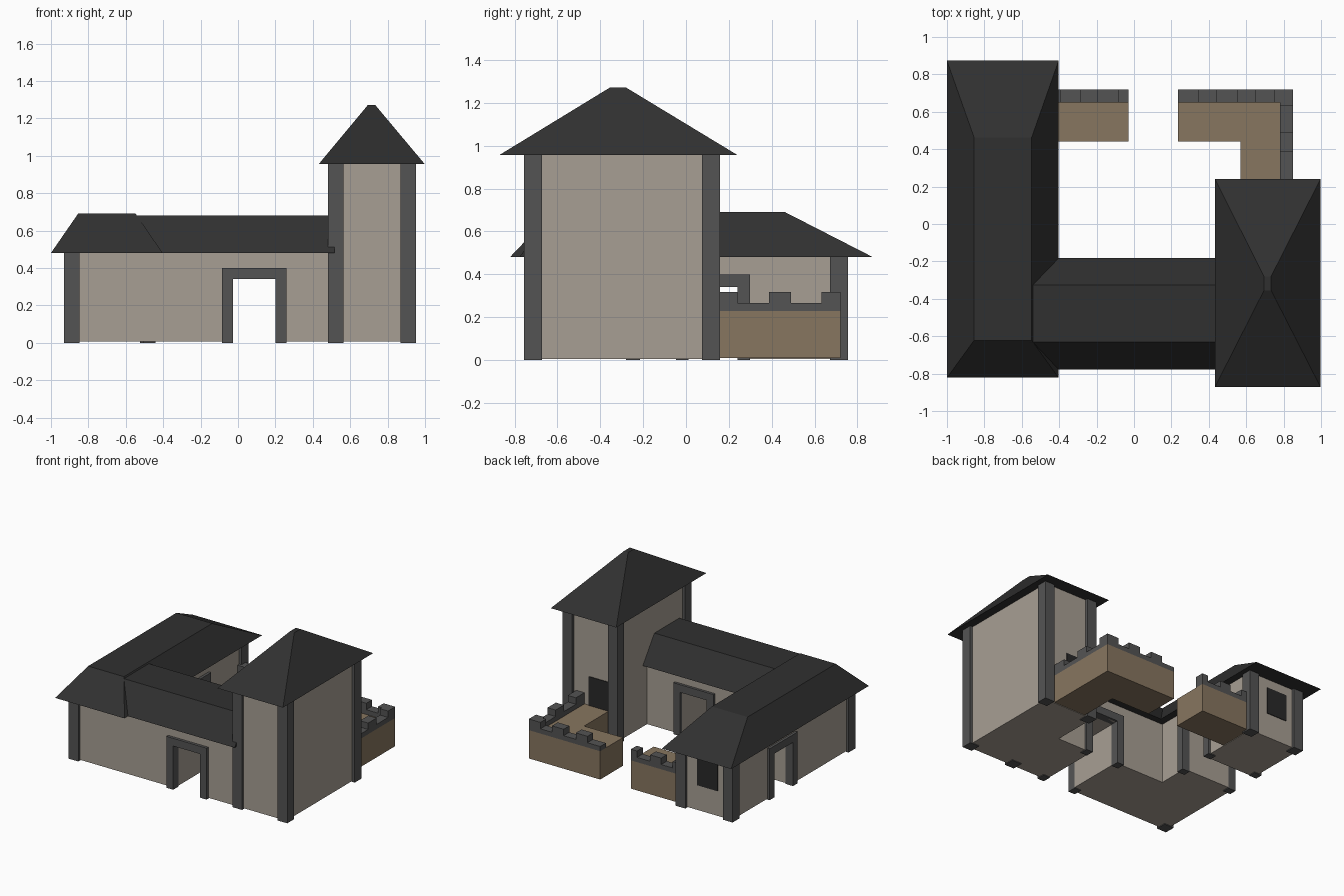
import bpy, bmesh

if "Cube" in bpy.data.objects:
    bpy.data.objects.remove(bpy.data.objects["Cube"])


def material(name, rgb):
    m = bpy.data.materials.new(name)
    m.diffuse_color = (*rgb, 1)
    m.use_nodes = True
    m.node_tree.nodes["Principled BSDF"].inputs["Base Color"].default_value = m.diffuse_color
    return m


PLASTER = material("beige_plaster", (0.39, 0.345, 0.295))
STONE = material("dark_grey_stone", (0.088, 0.088, 0.088))
ROOF = material("charcoal_roof", (0.03, 0.03, 0.03))
BROWN = material("brown_wall", (0.245, 0.18, 0.115))
GLASS = material("black_opening", (0.022, 0.022, 0.022))


def finish(bm, name, mat):
    bmesh.ops.recalc_face_normals(bm, faces=bm.faces)
    me = bpy.data.meshes.new(name)
    bm.to_mesh(me)
    bm.free()
    ob = bpy.data.objects.new(name, me)
    bpy.context.collection.objects.link(ob)
    if mat:
        me.materials.append(mat)
    return ob


def prism(name, pts, z0, z1, mat):
    """Outline in plan, pushed up from z0 to z1."""
    bm = bmesh.new()
    face = bm.faces.new([bm.verts.new((x, y, z0)) for x, y in pts])
    top = bmesh.ops.extrude_face_region(bm, geom=[face])["geom"]
    bmesh.ops.translate(bm, vec=(0, 0, z1 - z0),
                        verts=[v for v in top if isinstance(v, bmesh.types.BMVert)])
    if not any(len(f.verts) == len(pts) and abs(f.calc_center_median().z - z0) < 1e-5
               for f in bm.faces):
        bm.faces.new([v for v in bm.verts if abs(v.co.z - z0) < 1e-5])
    return finish(bm, name, mat)


def rect(x0, x1, y0, y1):
    return [(x0, y0), (x1, y0), (x1, y1), (x0, y1)]


def box(name, x0, x1, y0, y1, z0, z1, mat):
    return prism(name, rect(x0, x1, y0, y1), z0, z1, mat)


def hip_roof(name, eave, top, z0, z1):
    """Closed roof block from an eave rectangle to a smaller flat top."""
    bm = bmesh.new()
    lo = [bm.verts.new((x, y, z0)) for x, y in rect(*eave)]
    hi = [bm.verts.new((x, y, z1)) for x, y in rect(*top)]
    bm.faces.new(lo[::-1])
    bm.faces.new(hi)
    for i in range(4):
        j = (i + 1) % 4
        bm.faces.new((lo[i], lo[j], hi[j], hi[i]))
    return finish(bm, name, ROOF)


# L-shaped house body with two gate passages cut through it
house = prism("house_walls", [(-0.91, -0.735), (0.6, -0.735), (0.6, -0.235),
                              (-0.46, -0.235), (-0.46, 0.735), (-0.91, 0.735)],
              0.006, 0.485, PLASTER)
cutters = [box("front_gate_cutter", -0.03, 0.20, -0.9, -0.1, -0.1, 0.34, PLASTER),
           box("side_gate_cutter", -1.1, -0.3, 0.01, 0.24, -0.1, 0.34, PLASTER)]
for c in cutters:
    mod = house.modifiers.new("gate", "BOOLEAN")
    mod.operation = "DIFFERENCE"
    mod.solver = "EXACT"
    mod.object = c
    c.hide_render = True
    c.hide_viewport = True

# Tower body
box("tower_walls", 0.50, 0.93, -0.735, 0.135, 0.006, 0.965, PLASTER)

# Corner posts
for x in (0.48, 0.87):
    for y in (-0.755, 0.075):
        box("tower_post", x, x + 0.083, y, y + 0.083, 0, 0.965, STONE)
for x, y in ((-0.93, -0.755), (-0.93, 0.672), (-0.523, 0.672)):
    box("house_post", x, x + 0.083, y, y + 0.083, 0, 0.485, STONE)


# Gate frames: one arch outline on each side of both passages
def gate_frame(name, along_x, start, d0, d1):
    w, t = 0.345, 0.058
    for a0, a1, z0, z1, part in ((0, t, 0, 0.34, "jamb"), (w - t, w, 0, 0.34, "jamb"),
                                 (0, w, 0.34, 0.40, "lintel")):
        a = (start + a0, start + a1)
        span = (*a, d0, d1) if along_x else (d0, d1, *a)
        box(name + "_" + part, *span, z0, z1, STONE)


gate_frame("front_gate", True, -0.086, -0.757, -0.69)
gate_frame("courtyard_gate", True, -0.086, -0.28, -0.215)
gate_frame("side_gate_outer", False, -0.046, -0.93, -0.865)
gate_frame("side_gate_inner", False, -0.046, -0.505, -0.44)

# Roofs
hip_roof("side_wing_roof", (-1.0, -0.403, -0.822, 0.873), (-0.855, -0.547, -0.622, 0.463), 0.48, 0.69)
hip_roof("front_wing_roof", (-0.56, 0.515, -0.778, -0.183), (-0.56, 0.515, -0.632, -0.325), 0.48, 0.68)
hip_roof("tower_roof", (0.433, 0.997, -0.871, 0.24), (0.695, 0.733, -0.355, -0.28), 0.957, 1.272)

# Courtyard walls with walkway tops
box("west_courtyard_wall", -0.47, -0.03, 0.44, 0.72, 0.01, 0.23, BROWN)
prism("east_courtyard_wall", [(0.235, 0.44), (0.57, 0.44), (0.57, 0.13), (0.85, 0.13),
                              (0.85, 0.72), (0.235, 0.72)], 0.01, 0.23, BROWN)

# Parapets
Z0, Z1, Z2 = 0.23, 0.267, 0.317
box("west_parapet", -0.47, -0.03, 0.65, 0.72, Z0, Z1, STONE)
prism("east_parapet", [(0.235, 0.65), (0.78, 0.65), (0.78, 0.13), (0.85, 0.13),
                       (0.85, 0.72), (0.235, 0.72)], Z0, Z1, STONE)

# Merlons
for x0, x1 in ((-0.46, -0.39), (-0.29, -0.195), (-0.083, -0.03),
               (0.345, 0.445), (0.55, 0.65), (0.75, 0.85)):
    box("back_merlon", x0, x1, 0.65, 0.72, Z1, Z2, STONE)
for y0, y1 in ((0.13, 0.24), (0.387, 0.49), (0.632, 0.65)):
    box("side_merlon", 0.78, 0.85, y0, y1, Z1, Z2, STONE)

# Dark window and tower door plates on the back walls
box("back_window", -0.79, -0.615, 0.732, 0.74, 0.20, 0.41, GLASS)
box("tower_door", 0.57, 0.74, 0.132, 0.14, 0.23, 0.455, GLASS)
